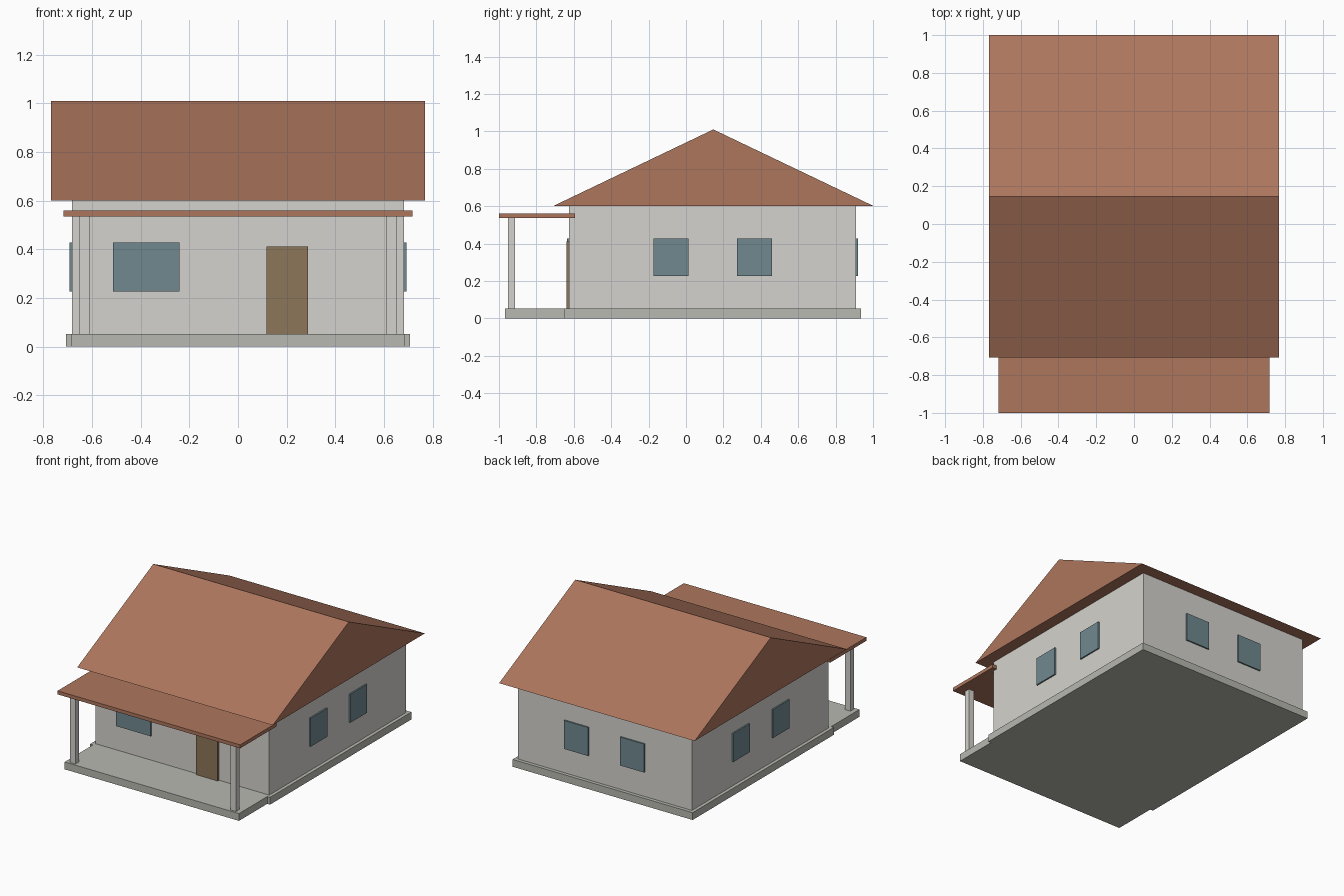
import bpy
import bmesh

if "Cube" in bpy.data.objects:
    bpy.data.objects.remove(bpy.data.objects["Cube"])


def material(name, rgb):
    m = bpy.data.materials.new(name)
    m.diffuse_color = (*rgb, 1)
    m.use_nodes = True
    m.node_tree.nodes["Principled BSDF"].inputs["Base Color"].default_value = m.diffuse_color
    return m


PLASTER = material("plaster", (0.66, 0.65, 0.61))
CONCRETE = material("concrete", (0.48, 0.48, 0.44))
TILE = material("roof_tile", (0.42, 0.18, 0.11))
WOOD = material("door_wood", (0.27, 0.18, 0.10))
GLASS = material("glass", (0.16, 0.25, 0.28))


def finish(name, bm, mat):
    bmesh.ops.recalc_face_normals(bm, faces=bm.faces)
    mesh = bpy.data.meshes.new(name)
    bm.to_mesh(mesh)
    bm.free()
    mesh.materials.append(mat)
    obj = bpy.data.objects.new(name, mesh)
    bpy.context.collection.objects.link(obj)
    return obj


def box(name, x, y, z, mat):
    """Box spanning the (low, high) ranges x, y and z."""
    bm = bmesh.new()
    bmesh.ops.create_cube(bm, size=1)
    for v in bm.verts:
        v.co = [r[0] if c < 0 else r[1] for c, r in zip(v.co, (x, y, z))]
    return finish(name, bm, mat)


def prism(name, profile, x0, x1, mat):
    """Extrude a (y, z) profile along x."""
    bm = bmesh.new()
    face = bm.faces.new([bm.verts.new((x0, y, z)) for y, z in profile])
    ext = bmesh.ops.extrude_face_region(bm, geom=[face])["geom"]
    verts = [g for g in ext if isinstance(g, bmesh.types.BMVert)]
    bmesh.ops.translate(bm, verts=verts, vec=(x1 - x0, 0, 0))
    return finish(name, bm, mat)


# Foundation and porch floor
box("foundation", (-0.707, 0.707), (-0.65, 0.935), (0, 0.052), CONCRETE)
box("porch_floor", (-0.685, 0.685), (-0.967, -0.65), (0, 0.052), CONCRETE)

# Walls and gable roof
box("walls", (-0.683, 0.683), (-0.625, 0.91), (0.052, 0.602), PLASTER)
prism("gable_roof", [(-0.707, 0.602), (1.0, 0.602), (0.146, 1.01)],
      -0.768, 0.768, TILE)

# Porch canopy and posts
box("porch_roof", (-0.717, 0.717), (-1.0, -0.594), (0.536, 0.561), TILE)
for side, cx in (("left", -0.631), ("right", 0.631)):
    box(f"porch_post_{side}", (cx - 0.021, cx + 0.021), (-0.953, -0.913),
        (0.052, 0.536), PLASTER)

# Door and front window
box("door", (0.117, 0.288), (-0.64, -0.615), (0.052, 0.411), WOOD)
WIN_Z = (0.226, 0.428)
box("front_window", (-0.514, -0.241), (-0.635, -0.615), WIN_Z, GLASS)

# Paired windows on the sides and the back
for i, (y0, y1) in enumerate([(-0.174, 0.013), (0.272, 0.459)], 1):
    box(f"right_window_{i}", (0.673, 0.693), (y0, y1), WIN_Z, GLASS)
    box(f"left_window_{i}", (-0.693, -0.673), (y0, y1), WIN_Z, GLASS)
for i, cx in enumerate((-0.22, 0.22), 1):
    box(f"back_window_{i}", (cx - 0.095, cx + 0.095), (0.9, 0.92), WIN_Z, GLASS)
